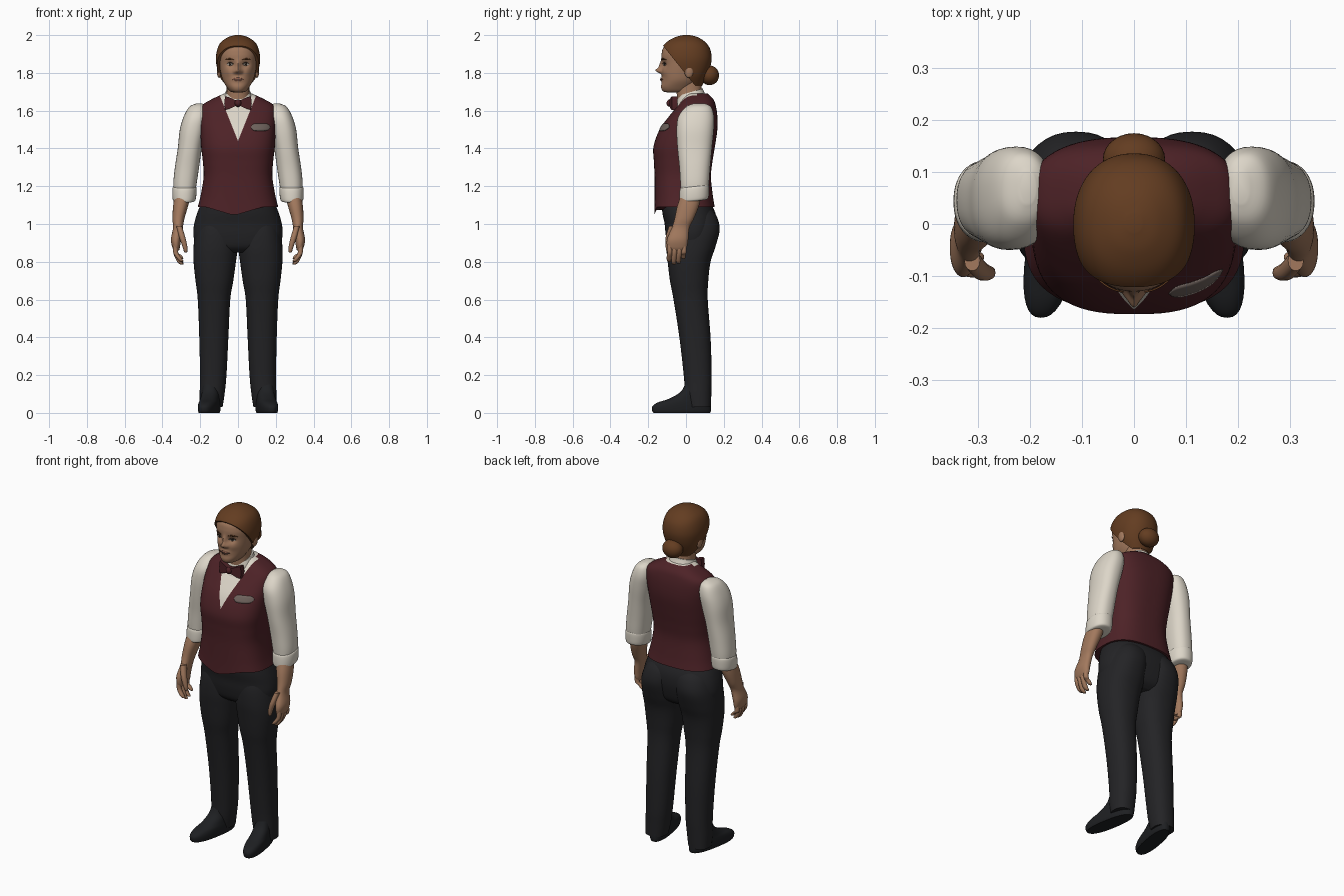
import bpy, bmesh, math
from mathutils import Vector
from mathutils.bvhtree import BVHTree

cube = bpy.data.objects.get("Cube")
if cube:
    bpy.data.objects.remove(cube, do_unlink=True)


def material(name, r, g, b):
    mat = bpy.data.materials.new(name)
    mat.use_nodes = True
    mat.diffuse_color = (r, g, b, 1)
    shader = mat.node_tree.nodes["Principled BSDF"]
    shader.inputs["Base Color"].default_value = (r, g, b, 1)
    shader.inputs["Roughness"].default_value = 0.8
    return mat


VEST = material("burgundy cloth", .075, .016, .02)
SHIRT = material("cream cloth", .72, .67, .58)
TROUSER = material("charcoal cloth", .017, .017, .019)
LEATHER = material("black leather", .013, .014, .016)
SKIN = material("skin", .36, .19, .11)
HAIR = material("auburn hair", .125, .046, .015)
LIP = material("lip", .24, .1, .065)
WHITE = material("eye white", .42, .36, .3)
IRIS = material("dark iris", .03, .02, .015)
BADGE = material("grey badge", .16, .125, .11)


def finish(name, bm, mats, mirror=False):
    bmesh.ops.recalc_face_normals(bm, faces=bm.faces)
    mesh = bpy.data.meshes.new(name)
    bm.to_mesh(mesh)
    bm.free()
    obj = bpy.data.objects.new(name, mesh)
    bpy.context.collection.objects.link(obj)
    for mat in mats:
        mesh.materials.append(mat)
    bpy.ops.object.select_all(action='DESELECT')
    obj.select_set(True)
    bpy.context.view_layer.objects.active = obj
    bpy.ops.object.shade_smooth_by_angle(angle=math.radians(50))
    if mirror:
        obj.modifiers.new("Mirror", 'MIRROR')
    return obj


def spline(rows, steps):
    """Catmull-Rom through the given cross-sections."""
    out = []
    for i in range(len(rows) - 1):
        a, b, c, d = (rows[max(0, min(len(rows) - 1, i + k))] for k in (-1, 0, 1, 2))
        for s in range(steps):
            t = s / steps
            out.append([q + t / 2 * (r - p + t * (2*p - 5*q + 4*r - w + t * (3*(q - r) + w - p)))
                        for p, q, r, w in zip(a, b, c, d)])
    return out + [list(rows[-1])]


def loft(rows, power=2.2, steps=5, segs=40, shape=None):
    """Each row is height, centre x, front y, back y, half width."""
    bm = bmesh.new()
    rings = []
    for z, cx, front, back, half in spline(rows, steps):
        ring = []
        for k in range(segs):
            a = math.tau * k / segs
            c, s = math.cos(a), math.sin(a)
            x = cx + half * math.copysign(abs(c) ** (2 / power), c)
            y = (front + back) / 2 + (back - front) / 2 * math.copysign(abs(s) ** (2 / power), s)
            co = Vector((x, y, z))
            ring.append(bm.verts.new(shape(co) if shape else co))
        rings.append(ring)
    for low, high in zip(rings, rings[1:]):
        for k in range(segs):
            n = (k + 1) % segs
            bm.faces.new((low[k], low[n], high[n], high[k]))
    bm.faces.new(rings[0][::-1])
    bm.faces.new(rings[-1])
    return bm


def ball(name, centre, size, mat, mirror=False):
    bm = bmesh.new()
    bmesh.ops.create_uvsphere(bm, u_segments=28, v_segments=18, radius=1)
    bmesh.ops.scale(bm, vec=size, verts=bm.verts)
    bmesh.ops.translate(bm, vec=centre, verts=bm.verts)
    return finish(name, bm, [mat], mirror)


def plate(name, surface, x0, x1, z, height, mat, arc=0, power=2, lift=.003, mirror=False):
    """Thin plate laid on the front of a surface."""
    bm = bmesh.new()
    cols = []
    for i in range(17):
        t = -1 + i / 8
        x = (x0 + x1) / 2 + t * (x1 - x0) / 2
        half = height * max(.05, 1 - abs(t) ** power)
        col = []
        for j in range(-2, 3):
            h = z + arc * (1 - t * t) + half * j / 2
            hit = surface.ray_cast(Vector((x, -1, h)), Vector((0, 1, 0)))[0]
            col.append(bm.verts.new((x, hit.y - lift, h)))
        cols.append(col)
    for a, b in zip(cols, cols[1:]):
        for j in range(4):
            bm.faces.new((a[j], b[j], b[j + 1], a[j + 1]))
    obj = finish(name, bm, [mat], mirror)
    thick = obj.modifiers.new("Thickness", 'SOLIDIFY')
    thick.thickness = .003


# Vest body, with the shirt showing in the V of the neck
def hem(co):
    w = max(0, min(1, (1.2 - co.z) / .11))
    if co.y < 0:
        co.z -= .045 * w * max(0, 1 - abs(co.x + .02) / .15)
    return co


bm = loft([(1.09, 0, -.168, .152, .213), (1.15, 0, -.166, .142, .198), (1.25, 0, -.166, .132, .182),
           (1.33, 0, -.17, .14, .186), (1.41, 0, -.172, .153, .195), (1.5, 0, -.14, .166, .2),
           (1.57, 0, -.09, .166, .203), (1.625, 0, -.045, .158, .193), (1.66, 0, -.02, .145, .14),
           (1.69, 0, 0, .115, .075)], power=2.7, steps=6, segs=72, shape=hem)
for side in (-1, 1):
    bmesh.ops.bisect_plane(bm, geom=bm.verts[:] + bm.edges[:] + bm.faces[:], dist=1e-5,
                           plane_co=(0, 0, 1.44), plane_no=(2.5 * side, 0, -1))
for f in bm.faces:
    c = f.calc_center_median()
    f.material_index = int(c.z > 1.44 + 2.5 * abs(c.x) and c.y < .06)
torso_surface = BVHTree.FromBMesh(bm)
finish("vest", bm, [VEST, SHIRT])
plate("chest_badge", torso_surface, .068, .172, 1.513, .019, BADGE, power=6, lift=.006)


# Collar, tilted up towards the back
def tilt(co):
    co.z += .3 * (co.y - .03)
    return co


bm = loft([(1.62, 0, -.07, .115, .09), (1.655, 0, -.055, .105, .082), (1.69, 0, -.045, .092, .07),
           (1.7, 0, -.042, .09, .066)], shape=tilt)
finish("shirt_collar", bm, [SHIRT])

# Bow tie
half = [(.014, .016), (.045, .03), (.068, .036), (.073, 0), (.068, -.036), (.045, -.03), (.014, -.016)]
outline = half + [(-x, z) for x, z in reversed(half)]
bm = bmesh.new()
face = bm.faces.new([bm.verts.new((x, -.092 + .25 * abs(x), 1.64 + z)) for x, z in outline])
new = bmesh.ops.extrude_face_region(bm, geom=[face])["geom"]
bmesh.ops.translate(bm, vec=(0, .03, 0), verts=[v for v in new if isinstance(v, bmesh.types.BMVert)])
bmesh.ops.triangulate(bm, faces=[f for f in bm.faces if len(f.verts) > 4])
finish("bow_tie", bm, [VEST])
ball("bow_knot", (0, -.083, 1.64), (.018, .02, .02), VEST)

# Sleeves with a rolled cuff
bm = loft([(1.638, .205, .04, .1, .015), (1.62, .213, .0, .133, .045), (1.57, .222, -.04, .148, .065),
           (1.5, .238, -.05, .147, .07), (1.4, .255, -.045, .137, .064), (1.3, .27, -.035, .128, .064),
           (1.22, .28, -.03, .122, .062), (1.16, .284, -.026, .115, .056)], power=2.3)
finish("sleeve", bm, [SHIRT], True)
bm = loft([(1.12, .286, -.024, .105, .05), (1.128, .285, -.034, .118, .06), (1.16, .284, -.035, .122, .064),
           (1.192, .283, -.032, .122, .063), (1.2, .283, -.025, .115, .055)],
          shape=lambda co: co + Vector((0, 0, .12 * (co.y - .04))))
finish("rolled_cuff", bm, [SHIRT], True)

# Forearms and hands
bm = loft([(1.17, .29, -.02, .085, .042), (1.1, .303, -.045, .07, .04), (1.03, .315, -.06, .042, .032),
           (.98, .318, -.075, .018, .026), (.92, .328, -.1, .012, .027), (.88, .328, -.1, .006, .021),
           (.86, .326, -.09, -.005, .014)])
finish("forearm", bm, [SKIN], True)
for i, (label, tip) in enumerate([("index", .8), ("middle", .785), ("ring", .79), ("little", .815)]):
    y = -.086 + .025 * i
    r = .013
    bm = loft([(.9, .33, y - r, y + r, r), (.85, .33, y - r, y + r, r),
               (tip + .02, .312, y - r - .004, y + r - .004, r), (tip + .004, .3, y - r, y + r - .006, .011),
               (tip, .296, y - .005, y + .003, .004)], segs=14)
    finish(label + "_finger", bm, [SKIN], True)
bm = loft([(.99, .312, -.09, -.05, .015), (.93, .295, -.108, -.072, .016), (.88, .281, -.108, -.08, .013),
           (.855, .277, -.103, -.082, .009), (.848, .276, -.097, -.088, .003)], segs=14)
finish("thumb", bm, [SKIN], True)

# Trousers
bm = loft([(.85, 0, -.06, .1, .17), (.88, 0, -.092, .135, .218), (.94, 0, -.107, .155, .236),
           (1., 0, -.113, .163, .232), (1.06, 0, -.125, .155, .215), (1.13, 0, -.13, .12, .185)],
          power=2.4, segs=56)
finish("trouser_hips", bm, [TROUSER])
bm = loft([(.03, .142, .01, .132, .06), (.1, .137, -.004, .134, .066), (.2, .131, -.012, .136, .07),
           (.4, .128, -.035, .13, .077), (.6, .127, -.066, .115, .086), (.7, .125, -.085, .118, .1),
           (.8, .123, -.097, .13, .112), (.88, .118, -.104, .156, .117), (.97, .112, -.1, .178, .112),
           (1.04, .1, -.08, .163, .1), (1.08, .095, -.05, .13, .07)], power=2.3, steps=6)
finish("trouser_leg", bm, [TROUSER], True)


# Shoes, toes turned out
def splay(co):
    co.x -= .17 * (co.y - .04)
    return co


bm = loft([(0, .142, -.172, .128, .046), (.012, .142, -.179, .132, .05), (.035, .142, -.178, .132, .051),
           (.055, .142, -.15, .13, .05), (.075, .142, -.09, .128, .048), (.11, .142, -.03, .12, .047),
           (.15, .142, -.005, .11, .045)], power=2.4, shape=splay)
finish("shoe", bm, [LEATHER], True)

# Neck
bm = loft([(1.64, 0, -.045, .1, .07), (1.7, 0, -.05, .085, .06), (1.8, 0, -.06, .08, .062)])
finish("neck", bm, [SKIN])


# Head with modelled nose, eye sockets and lips
def features(co):
    if co.y < -.03:
        x, z = abs(co.x), co.z
        bump = lambda cx, cz, wx, wz: math.exp(-((x - cx) / wx) ** 2 - ((z - cz) / wz) ** 2)
        co.y += .013 * bump(.04, 1.845, .02, .016)
        co.y -= .03 * bump(0, 1.812, .015, .014) + .014 * bump(0, 1.838, .011, .025)
        co.y -= .008 * bump(.018, 1.806, .009, .01) + .007 * bump(0, 1.765, .028, .013)
        co.y -= .005 * bump(.05, 1.805, .022, .022)
    return co


bm = loft([(1.697, 0, -.1, -.01, .025), (1.703, 0, -.122, .02, .042), (1.725, 0, -.132, .045, .06),
           (1.76, 0, -.127, .07, .08), (1.8, 0, -.127, .09, .091), (1.85, 0, -.128, .115, .1),
           (1.9, 0, -.129, .12, .104), (1.94, 0, -.115, .11, .092), (1.975, 0, -.06, .07, .055)],
          power=2.15, steps=9, segs=128, shape=features)
head_surface = BVHTree.FromBMesh(bm)
finish("head", bm, [SKIN])
ball("ear", (.1, .015, 1.81), (.012, .024, .036), SKIN, True)
plate("eye", head_surface, .025, .06, 1.845, .0075, WHITE, mirror=True)
plate("iris", head_surface, .036, .049, 1.845, .0075, IRIS, lift=.005, mirror=True)
plate("upper_lash", head_surface, .023, .062, 1.848, .0025, IRIS, arc=.006, lift=.005, mirror=True)
plate("eyebrow", head_surface, .02, .07, 1.868, .004, HAIR, arc=.006, mirror=True)
plate("lips", head_surface, -.033, .033, 1.766, .009, LIP)
plate("mouth_line", head_surface, -.034, .034, 1.768, .0015, IRIS, arc=-.002, lift=.005)

# Hair cap swept back into a bun
bm = loft([(1.73, 0, -.05, .085, .065), (1.78, 0, -.1, .108, .097), (1.83, 0, -.13, .128, .112),
           (1.88, 0, -.14, .136, .117), (1.93, 0, -.13, .126, .108), (1.965, 0, -.1, .1, .088),
           (1.99, 0, -.055, .06, .05), (2., 0, -.015, .02, .015)], steps=6, segs=64)
cut = bmesh.ops.bisect_plane(bm, geom=bm.verts[:] + bm.edges[:] + bm.faces[:], plane_co=(0, -.115, 1.935),
                             plane_no=(0, .18, .145), clear_inner=True)
bmesh.ops.holes_fill(bm, edges=[e for e in bm.edges if e.is_boundary])
finish("hair", bm, [HAIR])
ball("hair_bun", (0, .125, 1.787), (.06, .05, .052), HAIR)
